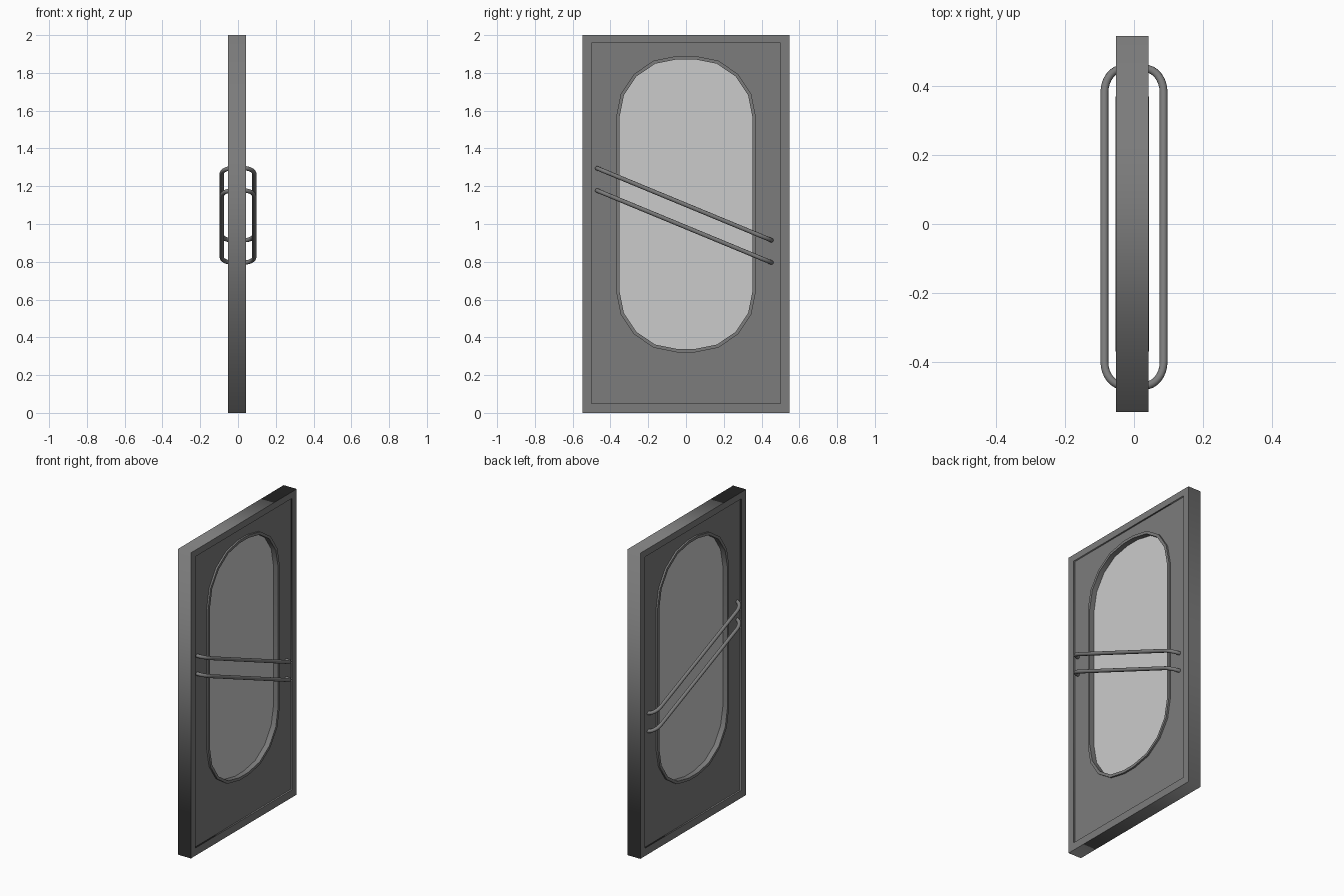
import bpy
from math import sin, cos, pi, radians
from mathutils import Vector

if "Cube" in bpy.data.objects:
    bpy.data.objects.remove(bpy.data.objects["Cube"])

dark = bpy.data.materials.new("dark_metal")
dark.diffuse_color = (0.2, 0.2, 0.2, 1)
dark.use_nodes = True
dark.node_tree.nodes["Principled BSDF"].inputs["Base Color"].default_value = dark.diffuse_color


def to_mesh(obj, mat):
    bpy.context.collection.objects.link(obj)
    bpy.ops.object.select_all(action='DESELECT')
    obj.select_set(True)
    bpy.context.view_layer.objects.active = obj
    bpy.ops.object.convert(target='MESH')
    obj = bpy.context.object
    if mat:
        obj.data.materials.clear()
        obj.data.materials.append(mat)
    return obj


def rect(y, z0, z1):
    return [(-y, z0), (y, z0), (y, z1), (-y, z1)]


def rounded(inset):
    # tall window outline with four segments per corner
    r = 0.325 - inset
    corners = [(0.045, 1.565, 0), (-0.045, 1.565, 90),
               (-0.045, 0.645, 180), (0.045, 0.645, 270)]
    return [(y + r * cos(radians(a + i * 22.5)), z + r * sin(radians(a + i * 22.5)))
            for y, z, a in corners for i in range(5)]


def plate(name, loops, x0, x1, mat=None):
    # flat plate in the YZ plane; the second loop is a hole
    cu = bpy.data.curves.new(name, 'CURVE')
    cu.dimensions = '2D'
    cu.fill_mode = 'BOTH'
    cu.extrude = (x1 - x0) / 2
    for loop in loops:
        sp = cu.splines.new('POLY')
        sp.points.add(len(loop) - 1)
        for p, (y, z) in zip(sp.points, loop):
            p.co = (y, z, 0, 1)
        sp.use_cyclic_u = True
    obj = bpy.data.objects.new(name, cu)
    obj.rotation_euler = (pi / 2, 0, pi / 2)
    obj.location.x = (x0 + x1) / 2
    return to_mesh(obj, mat)


# Door leaf, recessed panel, window rim and glass
plate("door_frame", [rect(0.547, 0, 2), rect(0.5, 0.05, 1.957)], -0.052, 0.042, dark)
plate("door_panel", [rect(0.5, 0.05, 1.957), rounded(0.004)], -0.042, 0.032, dark)
plate("window_rim", [rounded(0), rounded(0.018)], -0.0535, 0.0435, dark)
plate("window_glass", [rounded(0.015)], -0.02, 0.01)


def handle(name, side, drop):
    # slanted pull bar bent into the door at both ends
    a = Vector((0, -0.47, 1.295 - drop))
    b = Vector((0, 0.452, 0.914 - drop))
    d = (b - a).normalized()
    out = Vector((side, 0, 0))

    def bend(end, direction):
        pts = [end + out * 0.02]
        for i in range(9):
            t = i / 8 * pi / 2
            pts.append(end + out * (0.031 + 0.055 * sin(t)) + direction * 0.075 * (1 - cos(t)))
        return pts

    path = bend(a, d) + bend(b, -d)[::-1]
    cu = bpy.data.curves.new(name, 'CURVE')
    cu.dimensions = '3D'
    cu.bevel_depth = 0.0115
    cu.bevel_resolution = 4
    cu.use_fill_caps = True
    sp = cu.splines.new('POLY')
    sp.points.add(len(path) - 1)
    for p, co in zip(sp.points, path):
        p.co = (*co, 1)
    to_mesh(bpy.data.objects.new(name, cu), dark)
    bpy.ops.object.shade_smooth_by_angle(angle=radians(40))


# Two parallel handles on each face
for side, face in ((1, "right"), (-1, "left")):
    for drop, level in ((0, "upper"), (0.118, "lower")):
        handle(f"{level}_handle_{face}", side, drop)
